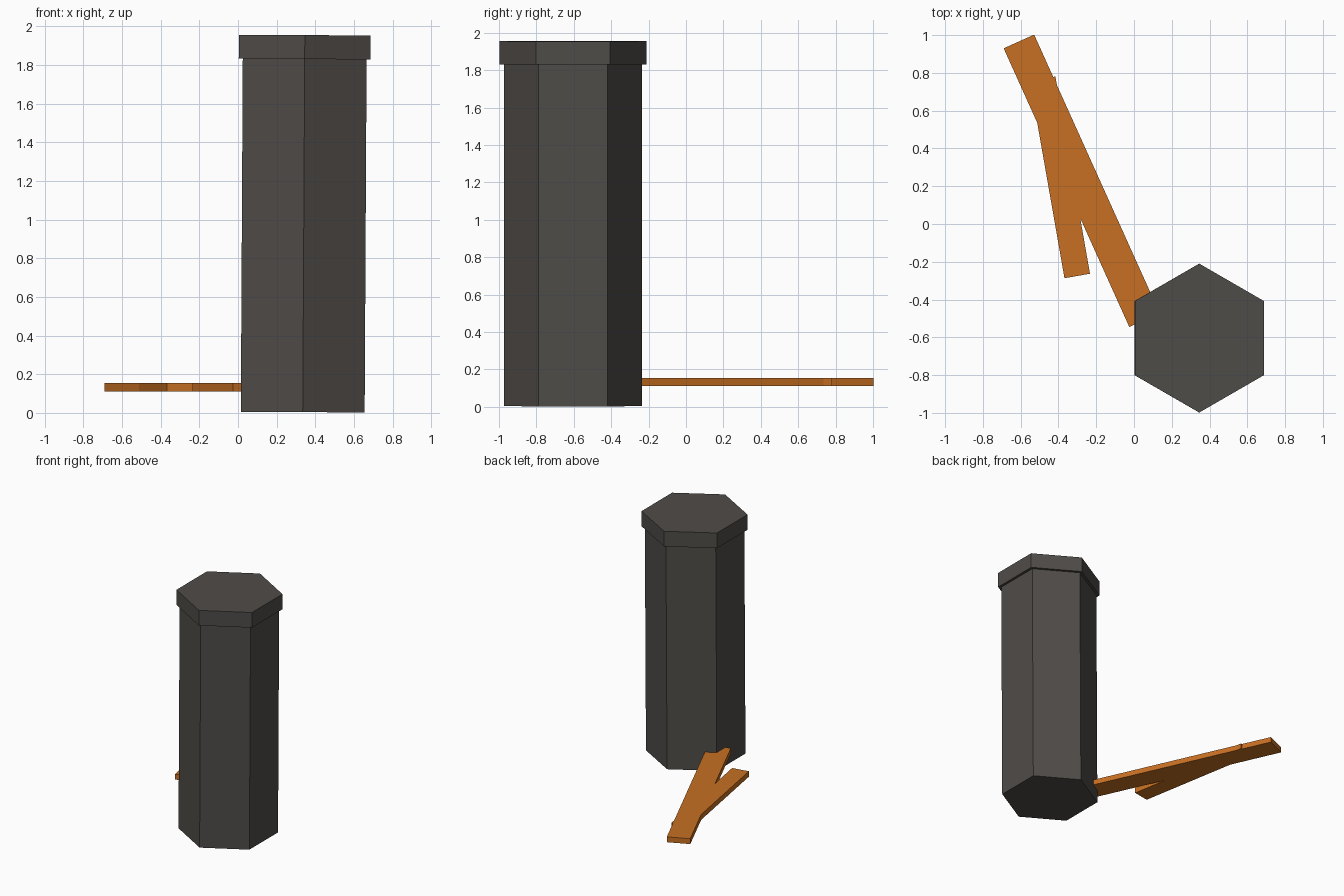
import bpy, math
from mathutils import Vector, Matrix

if "Cube" in bpy.data.objects:
    bpy.data.objects.remove(bpy.data.objects["Cube"])


def material(name, rgb):
    m = bpy.data.materials.new(name)
    m.diffuse_color = (*rgb, 1.0)
    m.use_nodes = True
    m.node_tree.nodes["Principled BSDF"].inputs["Base Color"].default_value = m.diffuse_color
    return m


stone = material("dark_grey", (0.078, 0.072, 0.064))
wood = material("orange_wood", (0.57, 0.16, 0.016))

# The column leans very slightly towards +x
LEAN = 0.0055
BASE = Vector((0.335, -0.604, 0.002))


def hex_prism(name, radius, z0, z1):
    """Six-sided prism with corners on the y axis, leaning about the column foot."""
    bpy.ops.mesh.primitive_cylinder_add(vertices=6, radius=radius, depth=z1 - z0)
    ob = bpy.context.object
    ob.name = name
    ob.matrix_world = (Matrix.Translation(BASE) @ Matrix.Rotation(LEAN, 4, 'Y')
                       @ Matrix.Translation((0, 0, (z0 + z1) / 2)))
    ob.data.materials.append(stone)


def plank(name, corner, end, width, z0=0.111, z1=0.155):
    """Flat board: left edge runs from corner to end, width lies to the right."""
    a, b = Vector(corner), Vector(end)
    d = b - a
    side = Vector((d.y, -d.x)).normalized()
    centre = (a + b) / 2 + side * width / 2
    bpy.ops.mesh.primitive_cube_add(size=1, location=(centre.x, centre.y, (z0 + z1) / 2))
    ob = bpy.context.object
    ob.name = name
    ob.scale = (width, d.length, z1 - z0)
    ob.rotation_euler.z = math.atan2(-d.x, d.y)
    ob.data.materials.append(wood)


# Column shaft and its wider cap
hex_prism("column_shaft", 0.370, 0.002, 1.829)
hex_prism("column_cap", 0.394, 1.829, 1.953)

# Two boards lying crossed beside the column
plank("long_plank", (-0.025, -0.545), (-0.690, 0.930), 0.177)
plank("short_plank", (-0.368, -0.287), (-0.551, 0.757), 0.137)
